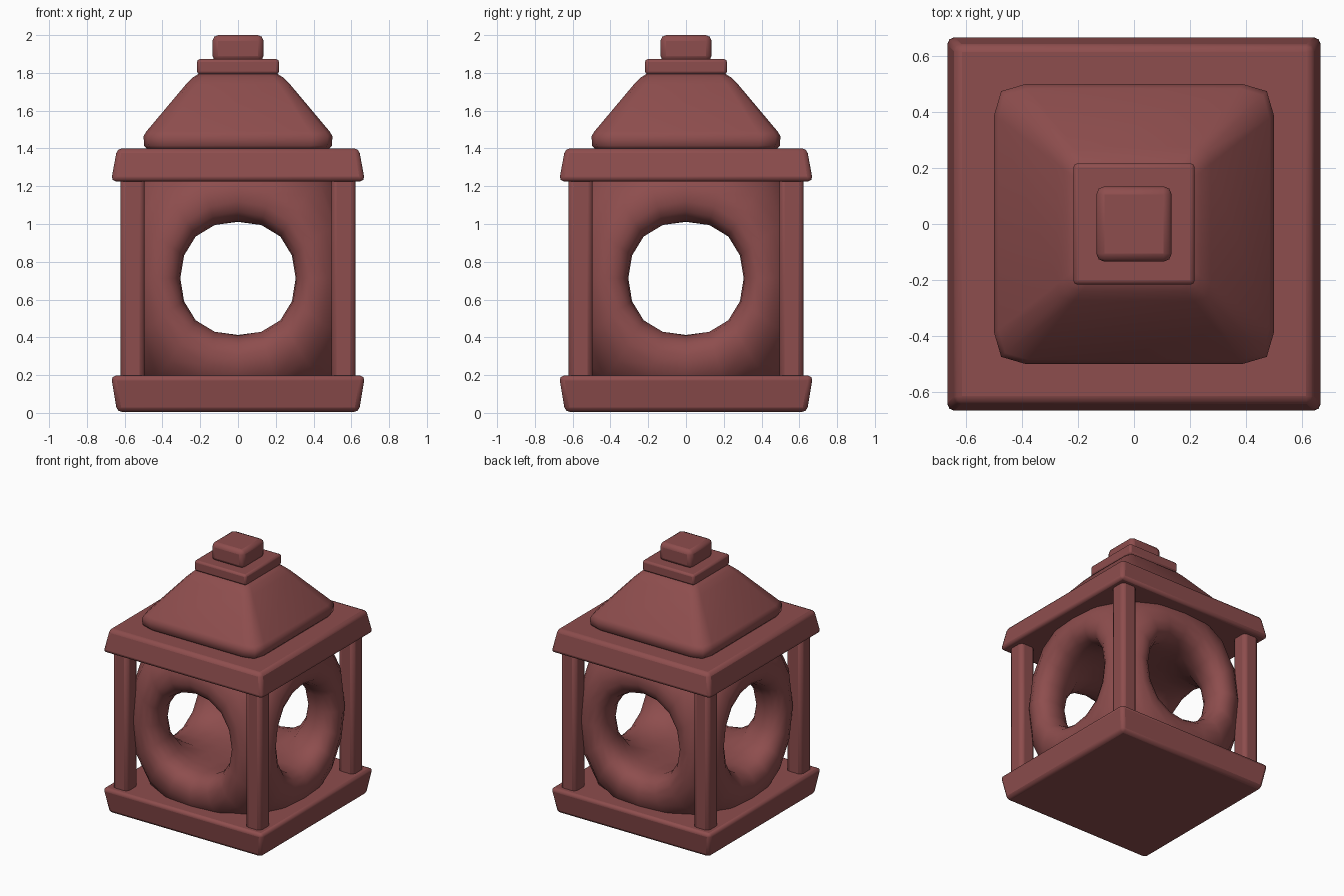
import bpy, bmesh
from itertools import product

if "Cube" in bpy.data.objects:
    bpy.data.objects.remove(bpy.data.objects["Cube"])

red = bpy.data.materials.new("red_clay")
red.diffuse_color = (0.27, 0.075, 0.075, 1)
red.use_nodes = True
red.node_tree.nodes["Principled BSDF"].inputs["Base Color"].default_value = red.diffuse_color


def finish(name, bm, bevel=0.0, subsurf=0, smooth_angle=0.6):
    bmesh.ops.recalc_face_normals(bm, faces=bm.faces)
    mesh = bpy.data.meshes.new(name)
    bm.to_mesh(mesh)
    bm.free()
    mesh.materials.append(red)
    ob = bpy.data.objects.new(name, mesh)
    bpy.context.collection.objects.link(ob)
    if bevel:
        m = ob.modifiers.new("bevel", 'BEVEL')
        m.width, m.segments = bevel, 2
    if subsurf:
        m = ob.modifiers.new("subsurf", 'SUBSURF')
        m.levels = m.render_levels = subsurf
    bpy.ops.object.select_all(action='DESELECT')
    ob.select_set(True)
    bpy.context.view_layer.objects.active = ob
    bpy.ops.object.shade_smooth_by_angle(angle=smooth_angle)
    return ob


def loft(name, rings, corner=None, bevel=0.0, centre=(0, 0), angle=0.9):
    """Stack of square rings (z, half width); corner is an optional rounding factor."""
    bm = bmesh.new()
    loops = []
    for z, h in rings:
        # one corner of the outline, then turned four times
        mid = None if corner is None else (1 + corner) / 2 + 0.06
        pts = [(1, 1)] if corner is None else [(1, corner), (mid, mid), (corner, 1)]
        outline = []
        for _ in range(4):
            outline += pts
            pts = [(-y, x) for x, y in pts]
        loops.append([bm.verts.new((centre[0] + x * h, centre[1] + y * h, z)) for x, y in outline])
    for a, b in zip(loops, loops[1:]):
        for i in range(len(a)):
            j = (i + 1) % len(a)
            bm.faces.new((a[i], a[j], b[j], b[i]))
    bm.faces.new(loops[0])
    bm.faces.new(loops[-1])
    return finish(name, bm, bevel, smooth_angle=angle)


# flared slabs under and over the chamber
loft("base_slab", [(0.005, 0.64), (0.197, 0.672)], bevel=0.025)
loft("top_slab", [(1.226, 0.672), (1.40, 0.64)], bevel=0.025)

# corner posts
for sx, sy in product((-1, 1), repeat=2):
    side = ("front" if sy < 0 else "back") + ("_left" if sx < 0 else "_right")
    loft(side + "_post", [(0.15, 0.064), (1.27, 0.064)], bevel=0.028,
         centre=(sx * 0.558, sy * 0.558))

# rounded chamber: hollow block with an opening in each side, subdivided
L, LZ, C, MID = 0.6, 0.71, 0.32, 0.712
bm = bmesh.new()
crease = bm.edges.layers.float.new("crease_edge")
signs = list(product((-1, 1), repeat=3))
outer = {s: bm.verts.new((s[0] * L, s[1] * L, MID + s[2] * LZ)) for s in signs}
inner = {s: bm.verts.new((s[0] * C, s[1] * C, MID + s[2] * C)) for s in signs}
order = ((-1, -1), (1, -1), (1, 1), (-1, 1))
for axis, sign in product((0, 1), (-1, 1)):
    keys = [(sign, u, v) if axis == 0 else (u, sign, v) for u, v in order]
    rim = []
    for k in keys:
        p = [k[0] * C, k[1] * C, MID + k[2] * C]
        p[axis] = sign * L
        rim.append(bm.verts.new(p))
    for i in range(4):
        j = (i + 1) % 4
        bm.faces.new((outer[keys[i]], outer[keys[j]], rim[j], rim[i]))
        bm.faces.new((rim[i], rim[j], inner[keys[j]], inner[keys[i]]))
for shell, z in product((outer, inner), (-1, 1)):
    face = bm.faces.new([shell[(u, v, z)] for u, v in order])
    if shell is outer:
        for e in face.edges:
            e[crease] = 0.22
finish("fire_chamber", bm, subsurf=2, smooth_angle=3.1)

# sloping roof, cap and knob
loft("roof", [(1.395, 0.48), (1.415, 0.497), (1.465, 0.5), (1.49, 0.485),
              (1.74, 0.275), (1.775, 0.24), (1.80, 0.2)], corner=0.78)
loft("roof_cap", [(1.793, 0.217), (1.873, 0.217)], bevel=0.015)
loft("knob", [(1.86, 0.135), (2.0, 0.135)], bevel=0.03)
